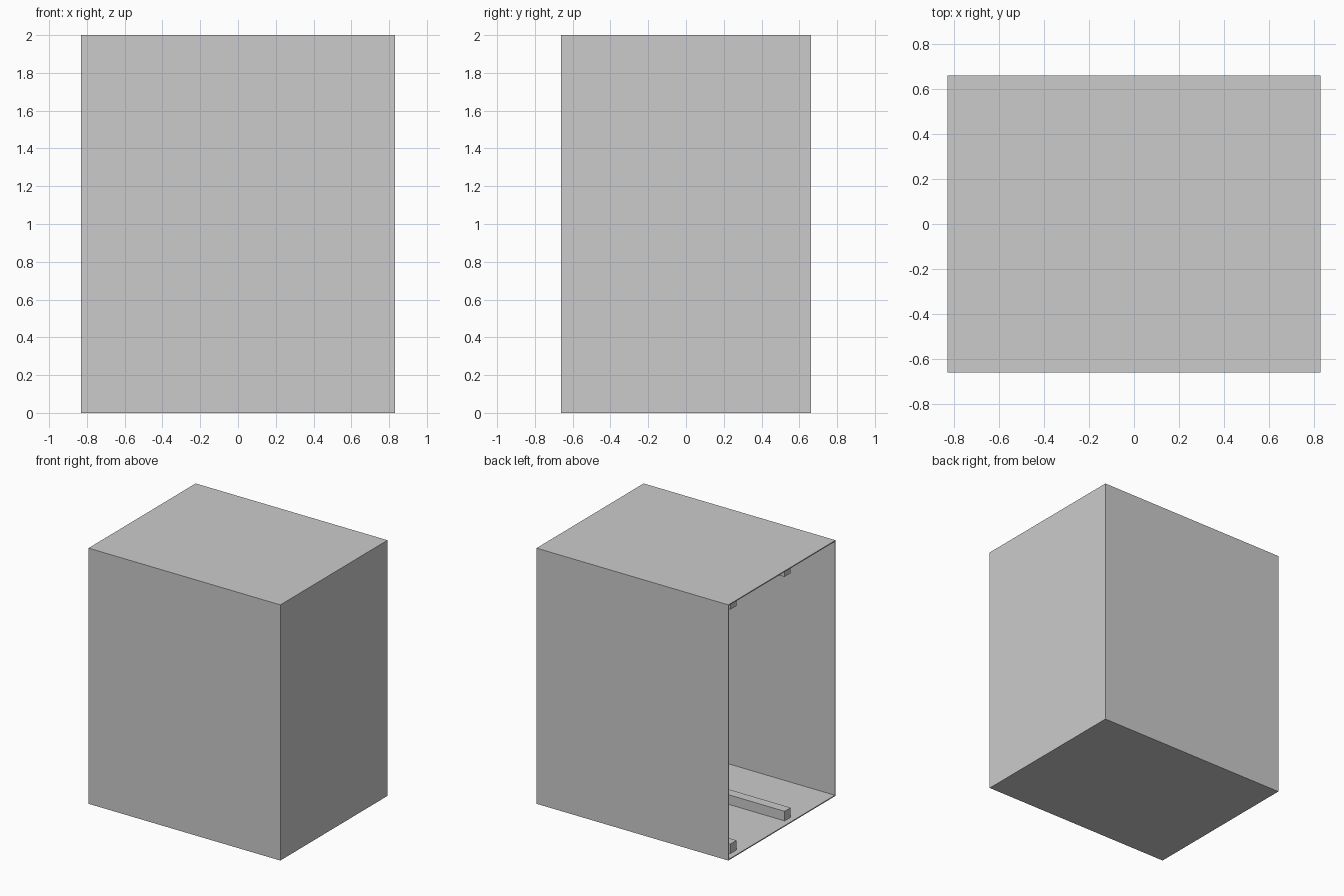
import bpy

if "Cube" in bpy.data.objects:
    bpy.data.objects.remove(bpy.data.objects["Cube"])

HX, HY, H = 0.83, 0.662, 2.0   # half width, half depth, height
T = 0.008                      # sheet thickness


def box(name, x0, x1, y0, y1, z0, z1):
    bpy.ops.mesh.primitive_cube_add(
        size=1, location=((x0 + x1) / 2, (y0 + y1) / 2, (z0 + z1) / 2))
    ob = bpy.context.object
    ob.name = name
    ob.scale = (x1 - x0, y1 - y0, z1 - z0)
    bpy.ops.object.transform_apply(location=False, rotation=False, scale=True)
    return ob


# Thin shell, open on the left (-x) side
box("floor_panel", -HX, HX, -HY, HY, 0, T)
box("roof_panel", -HX, HX, -HY, HY, H - T, H)
box("front_panel", -HX, HX, -HY, -HY + T, T, H - T)
box("back_panel", -HX, HX, HY - T, HY, T, H - T)
box("right_panel", HX - T, HX, -HY + T, HY - T, T, H - T)

# Square rails on the floor and under the roof, set in from the opening
RAIL = 0.075
for label, y in (("inner", -0.135), ("outer", 0.535)):
    for level, z in (("floor", T), ("roof", H - T - RAIL)):
        box(f"{level}_rail_{label}", -0.785, 0.785,
            y - RAIL / 2, y + RAIL / 2, z, z + RAIL)
